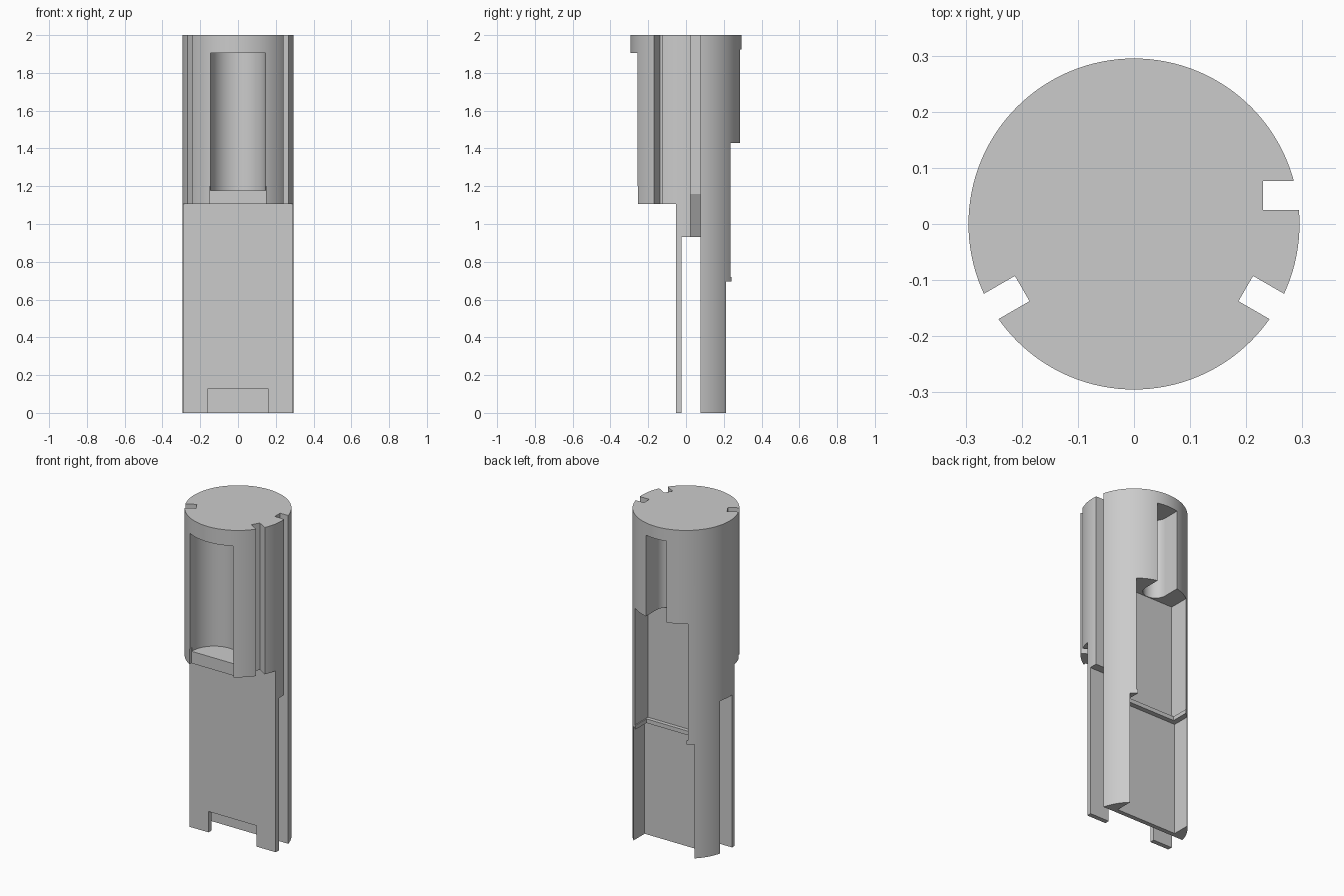
import bpy, bmesh, math
from mathutils import Matrix, Vector

if "Cube" in bpy.data.objects:
    bpy.data.objects.remove(bpy.data.objects["Cube"], do_unlink=True)

R, H = 0.295, 2.0
grey = bpy.data.materials.new("plain_grey")
grey.use_nodes = True
grey.diffuse_color = (0.6, 0.6, 0.6, 1)
grey.node_tree.nodes["Principled BSDF"].inputs["Base Color"].default_value = (0.6, 0.6, 0.6, 1)


def prism(name, outline, low, high, matrix=Matrix()):
    """Extrude a closed outline from low to high along local z."""
    bm = bmesh.new()
    face = bm.faces.new([bm.verts.new((x, y, low)) for x, y in outline])
    ext = bmesh.ops.extrude_face_region(bm, geom=[face])
    top = [v for v in ext["geom"] if isinstance(v, bmesh.types.BMVert)]
    bmesh.ops.translate(bm, verts=top, vec=(0, 0, high - low))
    bmesh.ops.recalc_face_normals(bm, faces=bm.faces)
    bm.transform(matrix)
    bmesh.ops.recalc_face_normals(bm, faces=bm.faces)
    mesh = bpy.data.meshes.new(name)
    bm.to_mesh(mesh)
    bm.free()
    mesh.materials.append(grey)
    obj = bpy.data.objects.new(name, mesh)
    bpy.context.scene.collection.objects.link(obj)
    return obj


def rect(x0, x1, y0, y1):
    return [(x0, y0), (x1, y0), (x1, y1), (x0, y1)]


def round_slot(radius, centre, mouth, steps=32):
    """U outline: a half-round end at centre, opening out to mouth."""
    side = 1 if centre > mouth else -1
    arc = [(radius * math.cos(math.pi * i / steps),
            centre + side * radius * math.sin(math.pi * i / steps)) for i in range(steps + 1)]
    return arc + [(-radius, mouth), (radius, mouth)]


# Round body
circle = [(R * math.cos(math.tau * i / 128), R * math.sin(math.tau * i / 128)) for i in range(128)]
body = prism("slotted_cylinder_body", circle, 0, H)

cutters = []


def cut(*args):
    cutter = prism("cutter", *args)
    cutter.hide_render = True
    cutters.append(cutter)


# Flat lower front, and the through gap behind the thin front plate
cut(rect(-1, 1, -1, -0.053), -1, 1.105)
cut(rect(-1, 1, -0.025, 0.077), -1, 0.93)
# Notch in the bottom of the front plate
cut(rect(-0.162, 0.162, -0.2, 0.02), -1, 0.127)

# Half-round front window with a flat step below it
cut(round_slot(0.145, -0.23, -0.6), 1.178, 1.905)
cut(rect(-0.148, 0.148, -0.6, -0.238), 1, 1.2)

# Back recess: upper bay, rib across it, lower bay
cut(rect(-0.178, 0.178, 0.112, 0.6), 0.72, 1.43)
cut(rect(-0.172, 0.172, 0.135, 0.6), 0.68, 0.74)
cut(rect(-0.205, 0.205, 0.105, 0.6), -1, 0.695)
# Narrow round-ended window above the recess
cut(round_slot(0.07, 0.185, 0.6), 1.4, 1.925)

# Angled key grooves on both sides of the front
for angle in (-30, -150):
    cut(rect(0.23, 0.5, -0.026, 0.026), 1, 2.2, Matrix.Rotation(math.radians(angle), 4, "Z"))

# Straight side groove with a sloping run-in from the gap
cut(rect(0.23, 0.5, 0.025, 0.077), 0.85, 2.2)
side_on = Matrix(((1, 0, 0, 0), (0, 0, 1, 0), (0, 1, 0, 0), (0, 0, 0, 1)))
cut([(0.11, 0.93), (0.11, 0.88), (0.4, 0.88), (0.4, 1.16), (0.23, 1.16)], 0.025, 0.077, side_on)

# Apply the cuts and drop the cutters
for cutter in cutters:
    mod = body.modifiers.new("cut", "BOOLEAN")
    mod.operation = "DIFFERENCE"
    mod.solver = "EXACT"
    mod.object = cutter
graph = bpy.context.evaluated_depsgraph_get()
graph.update()
body.data = bpy.data.meshes.new_from_object(body.evaluated_get(graph))
body.modifiers.clear()
for cutter in cutters:
    bpy.data.objects.remove(cutter, do_unlink=True)

# Smooth round walls, crisp edges
bpy.ops.object.select_all(action="DESELECT")
body.select_set(True)
bpy.context.view_layer.objects.active = body
bpy.ops.object.shade_smooth_by_angle(angle=math.radians(20))
